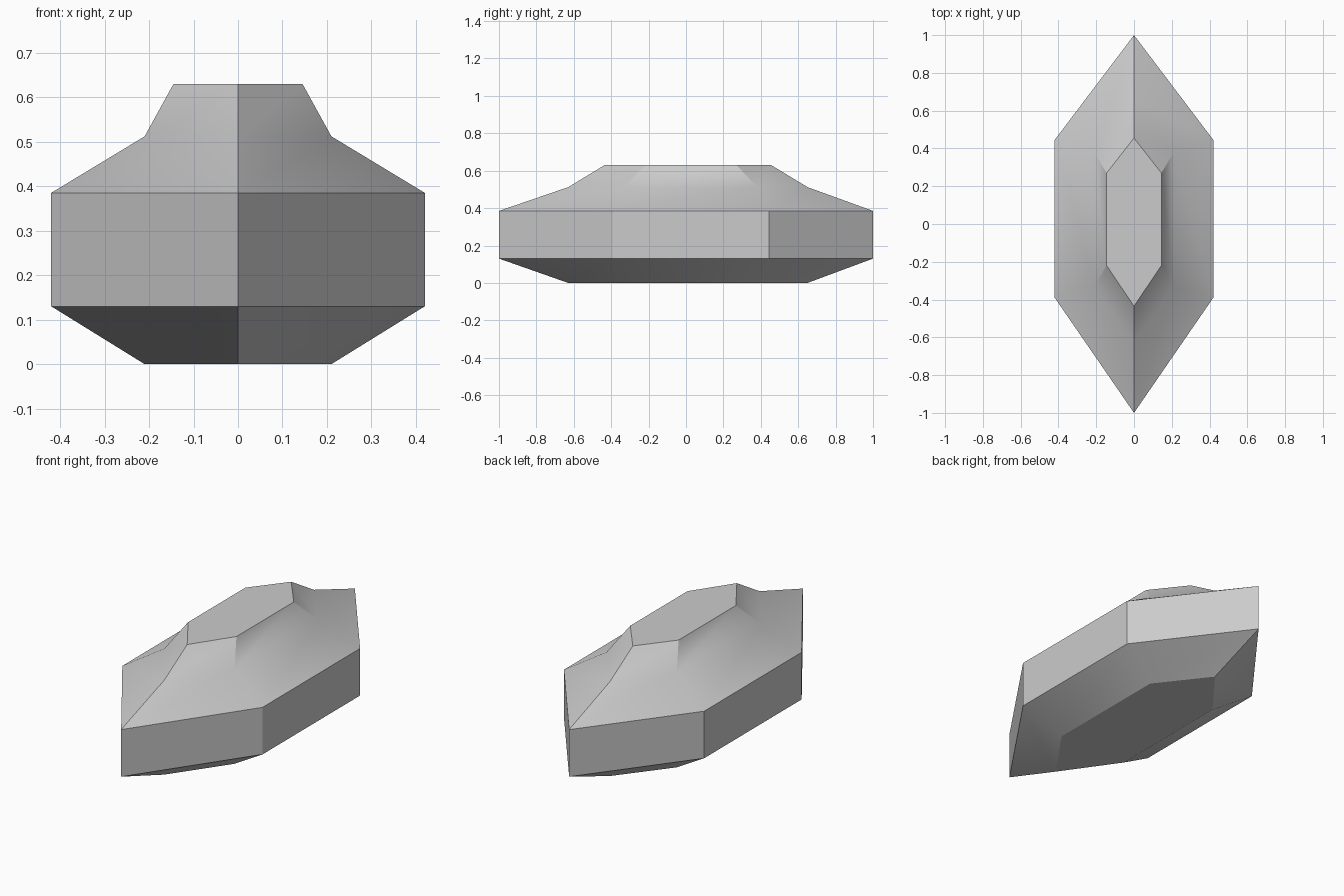
import bpy, bmesh, math

if "Cube" in bpy.data.objects:
    bpy.data.objects.remove(bpy.data.objects["Cube"])

# Cross-section rings: z, half width, front tip y, front side y, back side y, back tip y
RINGS = [
    (0.00, 0.21, -0.63, -0.33, 0.38, 0.65),
    (0.13, 0.42, -1.00, -0.39, 0.445, 1.00),
    (0.385, 0.42, -1.00, -0.39, 0.445, 1.00),
    (0.512, 0.21, -0.63, -0.33, 0.38, 0.65),
    (0.63, 0.145, -0.435, -0.22, 0.27, 0.455),
]


def ring(bm, z, w, ft, fs, bs, bt):
    pts = [(0, ft), (w, fs), (w, bs), (0, bt), (-w, bs), (-w, fs)]
    return [bm.verts.new((x, y, z)) for x, y in pts]


# Stacked six-sided rings joined into one closed gem-like hull
bm = bmesh.new()
rings = [ring(bm, *r) for r in RINGS]
for a, b in zip(rings, rings[1:]):
    for i in range(6):
        j = (i + 1) % 6
        bm.faces.new((a[i], a[j], b[j], b[i]))

# Bottom and top caps
bm.faces.new(rings[0][::-1])
bm.faces.new(rings[-1])
bmesh.ops.recalc_face_normals(bm, faces=bm.faces)

mesh = bpy.data.meshes.new("hexagonal_hull")
bm.to_mesh(mesh)
bm.free()
hull = bpy.data.objects.new("hexagonal_hull", mesh)
bpy.context.collection.objects.link(hull)

# Soft shading across shallow folds, crisp main edges
bpy.context.view_layer.objects.active = hull
hull.select_set(True)
bpy.ops.object.shade_smooth_by_angle(angle=math.radians(30))
